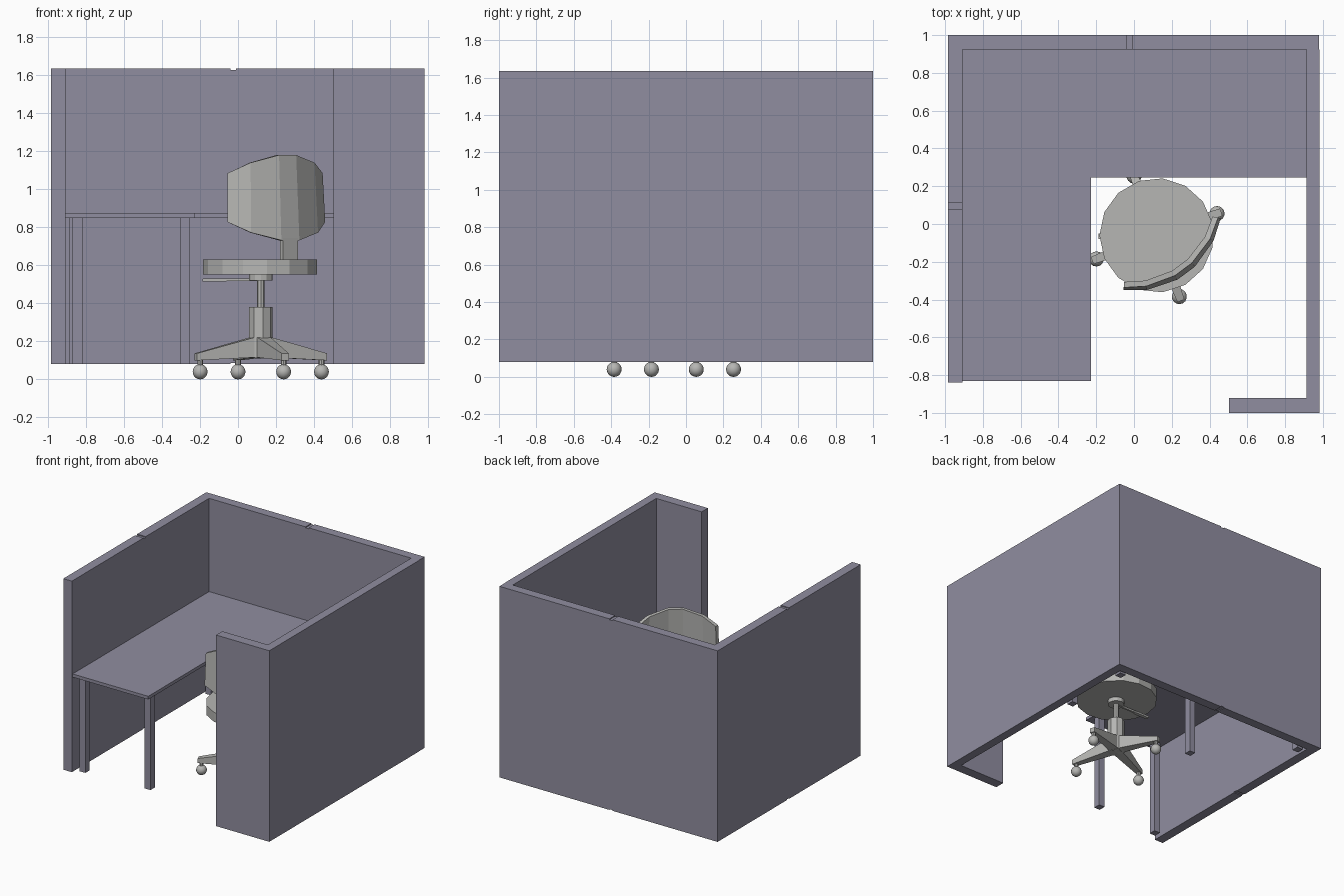
import bpy, bmesh, math
from mathutils import Vector

if "Cube" in bpy.data.objects:
    bpy.data.objects.remove(bpy.data.objects["Cube"])


def material(name, rgb):
    m = bpy.data.materials.new(name)
    m.diffuse_color = (*rgb, 1)
    m.use_nodes = True
    m.node_tree.nodes["Principled BSDF"].inputs["Base Color"].default_value = m.diffuse_color
    return m


PURPLE = material("purple_grey", (0.28, 0.27, 0.35))
GREY = material("light_grey", (0.47, 0.47, 0.455))


def finish(name, bm, mat):
    bmesh.ops.recalc_face_normals(bm, faces=bm.faces)
    me = bpy.data.meshes.new(name)
    bm.to_mesh(me)
    bm.free()
    me.materials.append(mat)
    ob = bpy.data.objects.new(name, me)
    bpy.context.collection.objects.link(ob)
    return ob


def prism(name, outline, z0, z1, mat):
    """Extrude a flat xy outline from z0 to z1."""
    bm = bmesh.new()
    face = bm.faces.new([bm.verts.new((x, y, z0)) for x, y in outline])
    top = bmesh.ops.extrude_face_region(bm, geom=[face])["geom"]
    bmesh.ops.translate(bm, vec=(0, 0, z1 - z0),
                        verts=[v for v in top if isinstance(v, bmesh.types.BMVert)])
    return finish(name, bm, mat)


def box(name, x0, x1, y0, y1, z0, z1, mat):
    return prism(name, [(x0, y0), (x1, y0), (x1, y1), (x0, y1)], z0, z1, mat)


def ngon(cx, cy, r, n, start=0.0):
    return [(cx + r * math.cos(start + math.tau * i / n),
             cy + r * math.sin(start + math.tau * i / n)) for i in range(n)]


# Partition walls, two of them split by a slightly shorter joining strip
B, T = 0.08, 1.635
box("back_wall_left", -0.985, -0.04, 0.925, 1, B, T, PURPLE)
box("back_wall_right", -0.01, 0.98, 0.925, 1, B, T, PURPLE)
box("back_wall_joint", -0.04, -0.01, 0.925, 1, B + 0.006, T - 0.008, PURPLE)
box("left_wall_front", -0.985, -0.908, -0.84, 0.08, B, T, PURPLE)
box("left_wall_rear", -0.985, -0.908, 0.11, 0.925, B, T, PURPLE)
box("left_wall_joint", -0.985, -0.908, 0.08, 0.11, B + 0.006, T - 0.008, PURPLE)
box("right_wall", 0.912, 0.982, -1, 0.925, B, T, PURPLE)
box("entry_wall", 0.503, 0.912, -1, -0.92, B, T, PURPLE)

# L-shaped desk
prism("desk_top", [(-0.908, -0.83), (-0.227, -0.83), (-0.227, 0.245),
                   (0.912, 0.245), (0.912, 0.925), (-0.908, 0.925)], 0.85, 0.876, PURPLE)
for i, (x, y) in enumerate([(-0.845, -0.765), (-0.28, -0.735), (-0.28, 0.318),
                            (0.865, 0.318), (0.865, 0.875), (-0.86, 0.875)]):
    box(f"desk_leg_{i}", x - 0.026, x + 0.026, y - 0.028, y + 0.028, B, 0.85, PURPLE)

# Chair seat, column and lever
CX, CY = 0.12, -0.065
prism("seat", ngon(CX, CY + 0.005, 0.303, 15, math.pi), 0.553, 0.63, GREY)
prism("seat_mount", ngon(CX, CY, 0.062, 12), 0.52, 0.553, GREY)
prism("gas_piston", ngon(CX, CY, 0.02, 8), 0.37, 0.53, GREY)
prism("column", ngon(CX, CY, 0.063, 8, math.radians(11)), 0.115, 0.38, GREY)
box("seat_lever", -0.185, CX, CY - 0.008, CY + 0.008, 0.517, 0.531, GREY)
box("lever_grip", -0.187, -0.06, CY - 0.014, CY + 0.014, 0.514, 0.529, GREY)

# Four tapered base legs with ball casters
for i in range(4):
    a = math.radians(20.6 + 90 * i)
    d = Vector((math.cos(a), math.sin(a), 0))
    s = Vector((-d.y, d.x, 0))
    c = Vector((CX, CY, 0))
    bm = bmesh.new()
    rings = []
    for r, w, z0, z1 in [(0.0, 0.04, 0.11, 0.23), (0.06, 0.037, 0.115, 0.218),
                         (0.365, 0.02, 0.1, 0.137)]:
        p = c + d * r
        rings.append([bm.verts.new(p + s * k * w + Vector((0, 0, z)))
                      for k, z in [(-1, z0), (1, z0), (1, z1), (-1, z1)]])
    for lo, hi in zip(rings, rings[1:]):
        for k in range(4):
            bm.faces.new([lo[k], lo[k - 1], hi[k - 1], hi[k]])
    bm.faces.new(rings[0])
    bm.faces.new(rings[-1])
    finish(f"base_leg_{i}", bm, GREY)
    p = c + d * 0.341
    prism(f"caster_stem_{i}", ngon(p.x, p.y, 0.015, 8), 0.06, 0.11, GREY)
    bm = bmesh.new()
    bmesh.ops.create_uvsphere(bm, u_segments=14, v_segments=10, radius=0.04)
    bmesh.ops.translate(bm, vec=(p.x, p.y, 0.04), verts=bm.verts)
    ball = finish(f"caster_{i}", bm, GREY)
    ball.data.shade_smooth()

# Curved backrest leaning slightly forward at the top
AX, AY, HEAD = -0.01, 0.126, -53.5
half = [(7, 0.732, 1.18), (27, 0.772, 1.14), (42, 0.828, 1.085)]
columns = [(-a, b, t) for a, b, t in reversed(half)] + half
bm = bmesh.new()
rings = []
for a, b, t in columns:
    ang = math.radians(HEAD + a)
    ring = []
    for z, inset in [(b, 0), (t, 0), (t, 0.03), (b, 0.03)]:
        r = 0.484 - 0.055 * (z - 0.73) - inset
        ring.append(bm.verts.new((AX + r * math.cos(ang), AY + r * math.sin(ang), z)))
    rings.append(ring)
for lo, hi in zip(rings, rings[1:]):
    for k in range(4):
        bm.faces.new([lo[k], lo[k - 1], hi[k - 1], hi[k]])
bm.faces.new(rings[0])
bm.faces.new(rings[-1])
finish("backrest", bm, GREY)

# Post joining the seat to the backrest
h = math.radians(HEAD)
d, s = Vector((math.cos(h), math.sin(h))), Vector((-math.sin(h), math.cos(h)))
mid = Vector((AX, AY)) + d * 0.466
prism("backrest_post", [tuple(mid + d * u * 0.015 + s * v * 0.048)
                        for u, v in [(-1, -1), (1, -1), (1, 1), (-1, 1)]], 0.6, 0.745, GREY)
